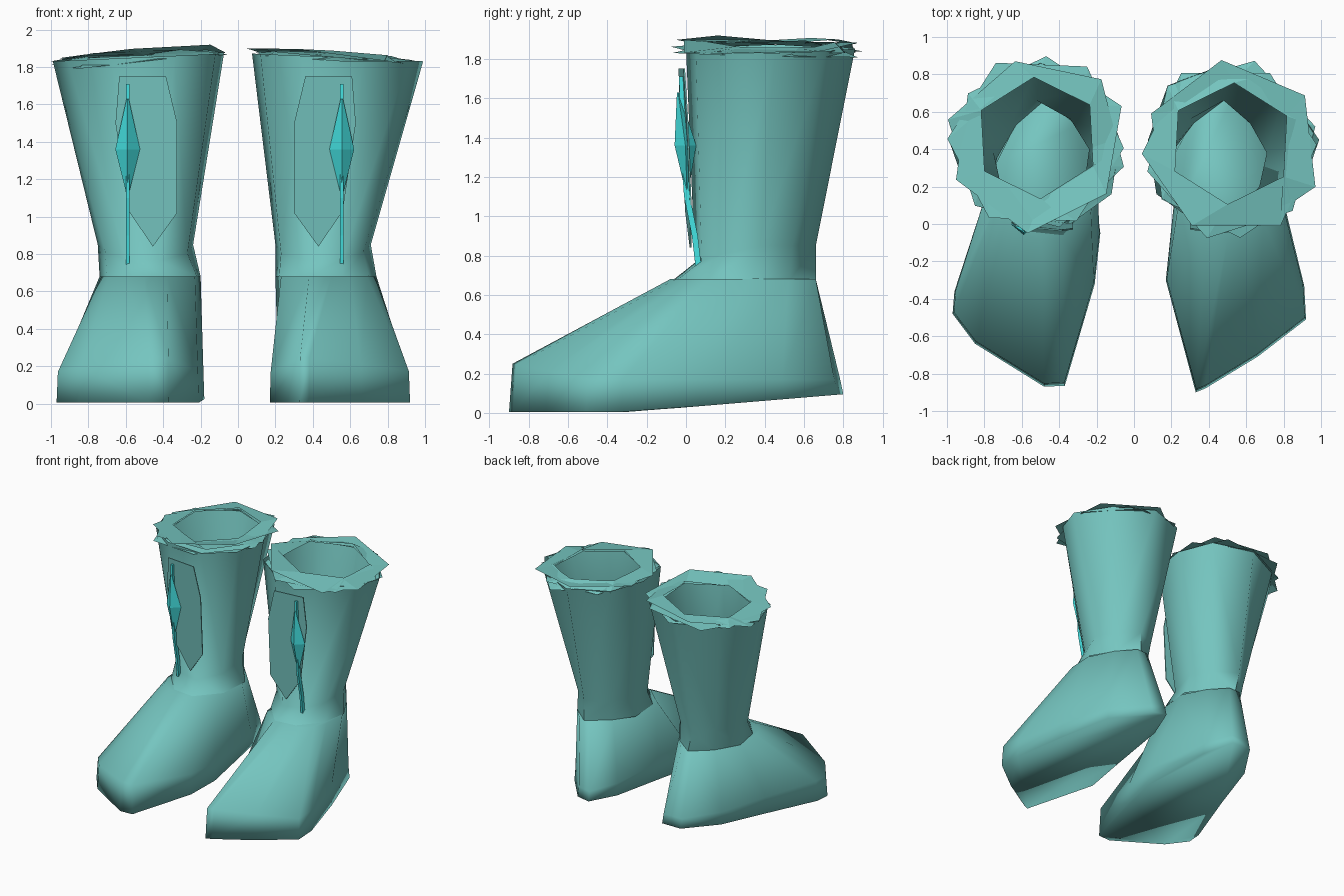
import bpy, bmesh, math, random

if "Cube" in bpy.data.objects:
    bpy.data.objects.remove(bpy.data.objects["Cube"])

random.seed(4)


def material(name, rgb):
    m = bpy.data.materials.new(name)
    m.diffuse_color = (*rgb, 1)
    m.use_nodes = True
    m.node_tree.nodes["Principled BSDF"].inputs["Base Color"].default_value = m.diffuse_color
    return m


LEATHER = material("teal_leather", (0.178, 0.56, 0.525))
TRIM = material("bright_cyan_trim", (0.06, 0.78, 0.78))


def loft(name, rings, mat, side, cap_start=False, cap_end=False, angle=None):
    """Skin a stack of closed rings; side mirrors in x; angle smooths."""
    bm = bmesh.new()
    vs = [[bm.verts.new((x * side, y, z)) for x, y, z in r] for r in rings]
    n = len(vs[0])
    for a, b in zip(vs, vs[1:]):
        for i in range(n):
            j = (i + 1) % n
            bm.faces.new((a[i], a[j], b[j], b[i]))
    if cap_start:
        bm.faces.new(vs[0][::-1])
    if cap_end:
        bm.faces.new(vs[-1])
    if side < 0:
        bmesh.ops.reverse_faces(bm, faces=bm.faces[:])
    me = bpy.data.meshes.new(name)
    bm.to_mesh(me)
    bm.free()
    ob = bpy.data.objects.new(name, me)
    bpy.context.collection.objects.link(ob)
    me.materials.append(mat)
    if angle:
        bpy.ops.object.select_all(action='DESELECT')
        ob.select_set(True)
        bpy.context.view_layer.objects.active = ob
        bpy.ops.object.shade_smooth_by_angle(angle=math.radians(angle))
    return ob


# Foot outlines, from the toe round the outside to the narrow heel and back
RIGHT_FOOT = [(0.33, -0.90), (0.38, -0.88), (0.66, -0.71), (0.92, -0.51),
              (0.91, -0.33), (0.81, 0.08), (0.68, 0.50), (0.46, 0.77),
              (0.34, 0.80), (0.25, 0.55), (0.21, 0.08), (0.17, -0.30)]
LEFT_FOOT = [(0.37, -0.865), (0.48, -0.87), (0.85, -0.64), (0.97, -0.48),
             (0.96, -0.36), (0.81, 0.10), (0.69, 0.52), (0.51, 0.80),
             (0.34, 0.80), (0.25, 0.55), (0.18, -0.05), (0.21, -0.32)]
ANKLE = [(0.38, -0.08), (0.50, -0.08), (0.60, -0.05), (0.69, 0.02), (0.73, 0.12),
         (0.74, 0.32), (0.64, 0.52), (0.52, 0.66), (0.42, 0.66), (0.30, 0.53),
         (0.20, 0.34), (0.23, 0.06)]

# Shaft cross-sections, with a ridge in front and a tapered back
BASE = [(0.38, -0.06), (0.56, -0.04), (0.70, 0.12), (0.74, 0.34), (0.63, 0.53),
        (0.48, 0.66), (0.32, 0.54), (0.20, 0.38), (0.22, 0.12)]
NECK = [(0.38, 0.045), (0.56, 0.08), (0.67, 0.20), (0.71, 0.38), (0.62, 0.54),
        (0.48, 0.66), (0.30, 0.56), (0.20, 0.40), (0.23, 0.18)]
TOP = [(0.34, 0.00), (0.68, 0.05), (0.91, 0.22), (0.99, 0.45), (0.81, 0.71),
       (0.50, 0.86), (0.18, 0.74), (0.075, 0.45), (0.12, 0.16)]

# Front panel outline (x, z)
PANEL = [(0.36, 1.75), (0.61, 1.75), (0.63, 1.50), (0.56, 1.03), (0.43, 0.84),
         (0.30, 1.02), (0.30, 1.50)]


def rim_z(x):
    return 1.915 - 0.07 * x


def boot(prefix, side, foot, gem_x, neck_shift, cuff_y, panel_shift):
    # Foot: sole, welt line and ankle seam
    sole = [(x, y, 0.005 + max(0, 0.09 * (y + 0.28) / 1.08)) for x, y in foot]
    welt = [(0.5 + (x - 0.5) * 0.985, y * 0.98,
             0.17 + 0.2 * max(0, -0.5 - y)) for x, y in foot]
    loft(prefix + "_foot", [sole, welt, [(x, y, 0.68) for x, y in ANKLE]],
         LEATHER, side, True, True, angle=100)

    # Shaft: flared tube pinched just above the ankle
    loft(prefix + "_shaft",
         [[(x, y, 0.68) for x, y in BASE],
          [(x + neck_shift, y, 0.75 + 0.1 * min(1, max(0, y) * 3)) for x, y in NECK],
          [(x, y, 1.875 - 0.045 * x) for x, y in TOP]], LEATHER, side, angle=65)

    # Cuff: overlapping, slightly askew flat collars round one six-sided opening
    for k, phase in enumerate((3, 15, 36)):
        outer, inner = [], []
        tilt = random.uniform(-0.03, 0.03)
        for i in range(6):
            a = math.radians(60 * i + phase)
            r = 0.485 + random.uniform(-0.03, 0.01)
            x, y = 0.518 + r * math.cos(a), cuff_y + r * math.sin(a)
            outer.append((x, y, rim_z(x) - random.uniform(0.0, 0.05) + tilt * math.sin(a)))
            a = math.radians(60 * i + 27)
            x, y = 0.518 + 0.335 * math.cos(a), cuff_y + 0.03 + 0.325 * math.sin(a)
            inner.append((x, y, rim_z(x) + random.uniform(-0.02, 0.01)))
        loft(f"{prefix}_cuff_{k + 1}", [outer, inner], LEATHER, side)

    # Front panel: thin plate leaning with the shaft
    def lean(x, z):
        return 0.03 - 0.05 * (z - 0.84) / 0.91 + 0.1 * (x - 0.46)
    loft(prefix + "_front_panel",
         [[(x + panel_shift, lean(x, z) - d, z) for x, z in PANEL] for d in (0.0, 0.008)],
         LEATHER, side, True, True)

    # Trim cord: slim strip down the front
    cord = [(1.71, -0.02), (1.40, -0.015), (1.10, 0.005), (0.90, 0.045), (0.73, 0.065)]
    loft(prefix + "_trim_cord",
         [[(gem_x - 0.009, y - 0.015, z), (gem_x + 0.009, y - 0.015, z),
           (gem_x + 0.009, y + 0.015, z), (gem_x - 0.009, y + 0.015, z)]
          for z, y in cord][::-1], TRIM, side, True, True)

    # Trim jewel: long four-sided diamond
    def diamond(z, y, w, d):
        return [(gem_x, y - d, z), (gem_x + w, y, z), (gem_x, y + d, z), (gem_x - w, y, z)]
    loft(prefix + "_trim_jewel",
         [diamond(1.12, 0.005, 0.006, 0.006), diamond(1.36, -0.003, 0.066, 0.055),
          diamond(1.63, -0.04, 0.006, 0.006)], TRIM, side, True, True)


boot("right", 1, RIGHT_FOOT, 0.555, 0.0, 0.40, 0.0)
boot("left", -1, LEFT_FOOT, 0.59, 0.04, 0.43, 0.025)
